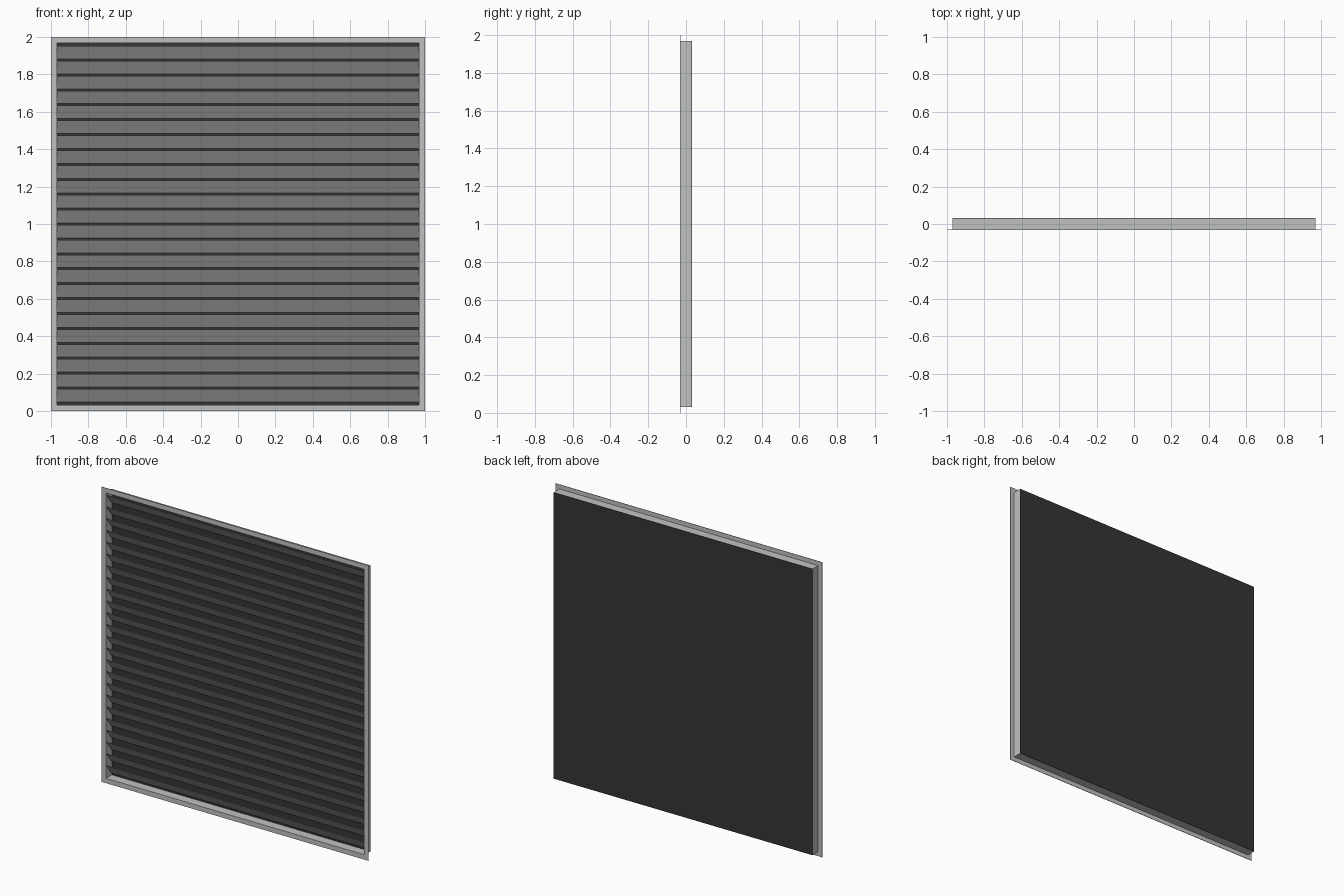
import bpy, bmesh, math

if "Cube" in bpy.data.objects:
    bpy.data.objects.remove(bpy.data.objects["Cube"])

def material(name, c):
    m = bpy.data.materials.new(name)
    m.diffuse_color = (*c, 1)
    m.use_nodes = True
    m.node_tree.nodes["Principled BSDF"].inputs["Base Color"].default_value = m.diffuse_color
    return m

grey = material("light grey metal", (0.53, 0.54, 0.53))
dark = material("dark backing", (0.035, 0.035, 0.035))

HALF, INNER, DEPTH, MID = 1.0, 0.97, 0.032, 1.0

def make(name, bm, mat):
    bmesh.ops.recalc_face_normals(bm, faces=bm.faces)
    me = bpy.data.meshes.new(name)
    bm.to_mesh(me)
    bm.free()
    me.materials.append(mat)
    ob = bpy.data.objects.new(name, me)
    bpy.context.collection.objects.link(ob)
    return ob

def square_ring(name, profile, mat):
    """Sweep a closed (half size, y) profile round a square, mitred at corners."""
    bm = bmesh.new()
    loops = [[bm.verts.new((sx * r, y, MID + sz * r)) for r, y in profile]
             for sx, sz in ((-1, -1), (1, -1), (1, 1), (-1, 1))]
    n = len(profile)
    for i in range(4):
        a, b = loops[i], loops[(i + 1) % 4]
        for j in range(n):
            k = (j + 1) % n
            bm.faces.new((a[j], a[k], b[k], b[j]))
    return make(name, bm, mat)

# L-section frame: front flange plus sleeve
T = 0.003
square_ring("frame", [(HALF, -DEPTH), (HALF, -DEPTH + T), (INNER, -DEPTH + T),
                      (INNER, DEPTH - 0.002), (INNER - T, DEPTH - 0.002),
                      (INNER - T, -DEPTH)], grey)

# Dark plate closing the back
bm = bmesh.new()
bmesh.ops.create_cube(bm, size=1)
for v in bm.verts:
    v.co = (v.co.x * 2 * INNER, DEPTH - 0.001 + v.co.y * 0.002, MID + v.co.z * 2 * INNER)
make("back_panel", bm, dark)

# Louvre slats: upper edge forward, lower edge back
COUNT, PITCH, RISE, THICK = 24, 0.0797, 0.069, 0.003
for i in range(COUNT):
    zc = MID + (i - (COUNT - 1) / 2) * PITCH
    y0, y1 = -DEPTH + 0.004, DEPTH - 0.006
    section = [(y0, zc + RISE / 2), (y0 + THICK, zc + RISE / 2),
               (y1, zc - RISE / 2), (y1 - THICK, zc - RISE / 2)]
    bm = bmesh.new()
    ends = [[bm.verts.new((s * (INNER - T), y, z)) for y, z in section] for s in (-1, 1)]
    for e in ends:
        bm.faces.new(e)
    for j in range(4):
        k = (j + 1) % 4
        bm.faces.new((ends[0][j], ends[0][k], ends[1][k], ends[1][j]))
    make(f"slat_{i + 1:02d}", bm, grey)
